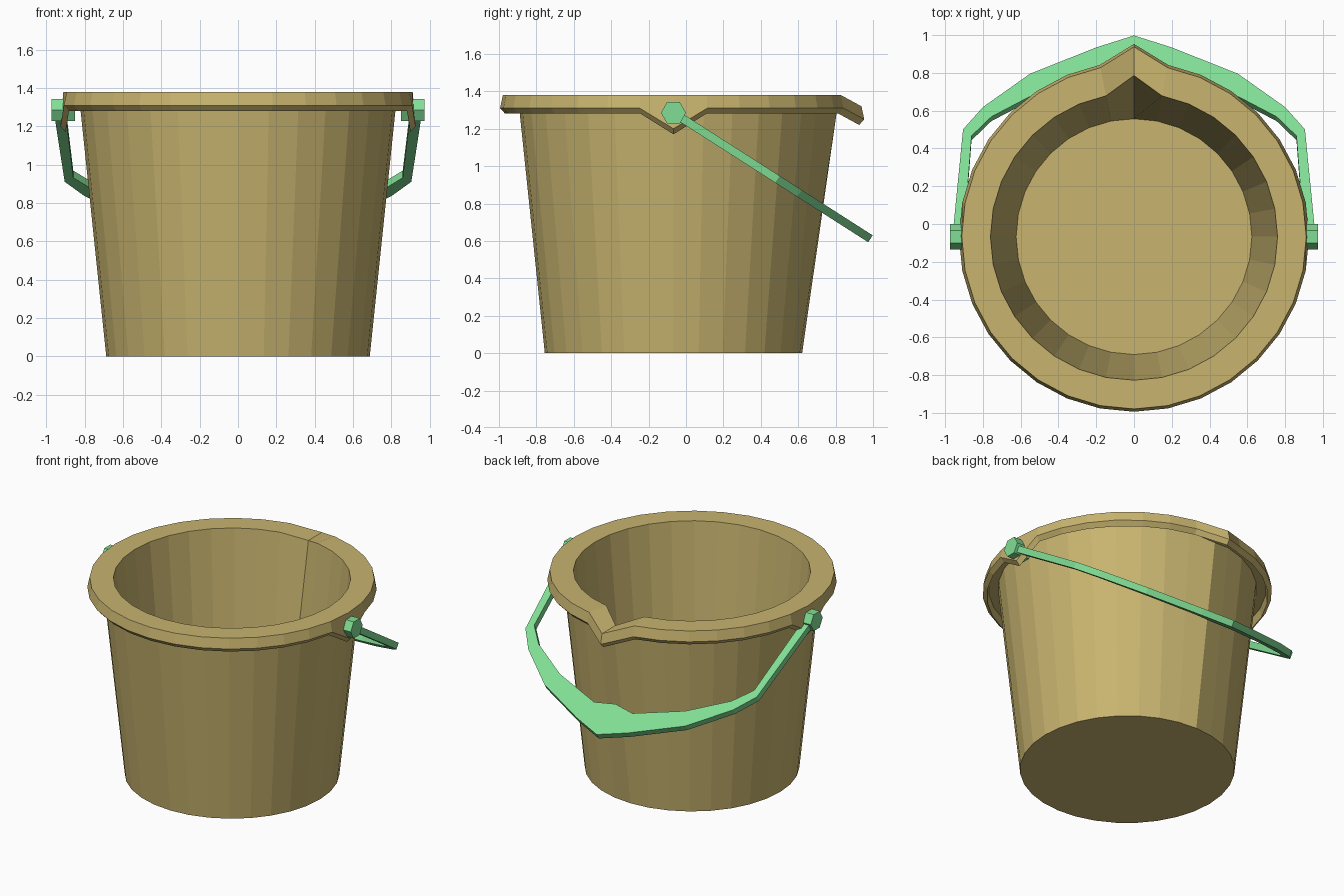
import bpy, bmesh, math
from mathutils import Vector, Matrix

if "Cube" in bpy.data.objects:
    bpy.data.objects.remove(bpy.data.objects["Cube"])

CY = -0.067          # bucket axis
N = 32               # sides of the bucket
PIVOT_Z = 1.285


def material(name, rgb):
    m = bpy.data.materials.new(name)
    m.diffuse_color = (*rgb, 1)
    m.use_nodes = True
    m.node_tree.nodes["Principled BSDF"].inputs["Base Color"].default_value = m.diffuse_color
    return m


def finish(bm, name, mat):
    bmesh.ops.recalc_face_normals(bm, faces=bm.faces)
    me = bpy.data.meshes.new(name)
    bm.to_mesh(me)
    bm.free()
    ob = bpy.data.objects.new(name, me)
    bpy.context.collection.objects.link(ob)
    me.materials.append(mat)
    return ob


tan = material("sand_tan", (0.58, 0.46, 0.16))
green = material("light_green", (0.22, 0.73, 0.30))

# Bucket: lathed profile (radius, z, spout push out, spout drop, side tab drop)
profile = [
    (0.688, 0.00, 0.000, 0.00, 0.00),   # outer bottom
    (0.828, 1.34, 0.045, 0.05, 0.00),   # outer wall meets rim
    (0.890, 1.34, 0.093, 0.06, 0.00),   # underside of rim
    (0.900, 1.28, 0.093, 0.06, 0.11),   # skirt, inner lower edge
    (0.927, 1.31, 0.093, 0.06, 0.11),   # skirt, outer lower edge
    (0.912, 1.38, 0.093, 0.06, 0.00),   # rim top, outer
    (0.760, 1.38, 0.093, 0.06, 0.00),   # rim top, inner
    (0.624, 0.07, 0.000, 0.00, 0.00),   # inside floor
]
bm = bmesh.new()
rings = []
for r, z, push, drop, tab in profile:
    ring = []
    for i in range(N):
        a = 2 * math.pi * i / N
        x, y, h = r * math.cos(a), r * math.sin(a) + CY, z
        if i == N // 4:                 # pouring spout at the back
            y, h = y + push, h - drop
        if i in (0, N // 2):            # pointed handle tabs at the sides
            h -= tab
        ring.append(bm.verts.new((x, y, h)))
    rings.append(ring)
for a, b in zip(rings, rings[1:]):
    for i in range(N):
        j = (i + 1) % N
        bm.faces.new((a[i], a[j], b[j], b[i]))
bm.faces.new(rings[0])
bm.faces.new(rings[-1])
finish(bm, "bucket", tan)

# Handle: flat tapered band, drawn in its own plane then tilted down
outer = [(0.960, 0), (0.905, 0.66), (0.80, 0.80), (0.55, 1.01), (0.20, 1.175), (0, 1.25)]
inner = [(0.900, 0), (0.860, 0.62), (0.755, 0.74), (0.49, 0.905), (0.15, 1.03), (0, 1.0)]


def both_sides(half):
    return half + [(-x, u) for x, u in half[-2::-1]]


tilt = Matrix.Translation((0, CY, PIVOT_Z)) @ Matrix.Rotation(math.radians(-32.6), 4, 'X')
bm = bmesh.new()
sections = []
for (ox, ou), (ix, iu) in zip(both_sides(outer), both_sides(inner)):
    sections.append([bm.verts.new(tilt @ Vector(p)) for p in (
        (ox, ou, 0.022), (ix, iu, 0.022), (ix, iu, -0.022), (ox, ou, -0.022))])
for a, b in zip(sections, sections[1:]):
    for k in range(4):
        m = (k + 1) % 4
        bm.faces.new((a[k], a[m], b[m], b[k]))
bm.faces.new(sections[0])
bm.faces.new(sections[-1])
finish(bm, "handle", green)

# Hexagonal pivot knobs
for side, label in ((-1, "left"), (1, "right")):
    bm = bmesh.new()
    ends = [[bm.verts.new((side * x, CY + 0.067 * math.cos(k * math.pi / 3),
                           PIVOT_Z + 0.067 * math.sin(k * math.pi / 3)))
             for k in range(6)] for x in (0.85, 0.975)]
    for k in range(6):
        m = (k + 1) % 6
        bm.faces.new((ends[0][k], ends[0][m], ends[1][m], ends[1][k]))
    for e in ends:
        bm.faces.new(e)
    finish(bm, label + "_handle_knob", green)
